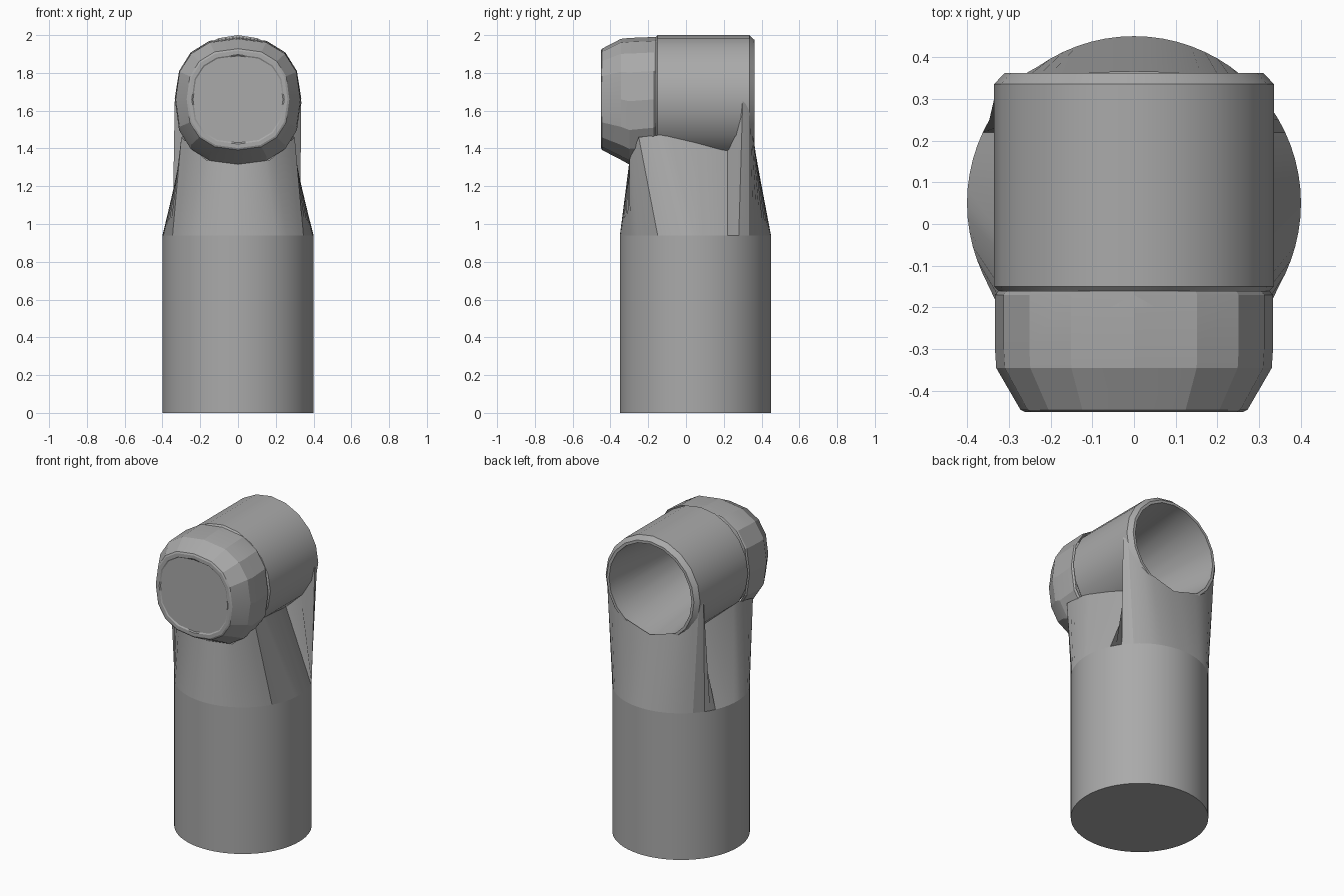
import bpy, bmesh
from math import sin, cos, pi, radians, copysign
from mathutils import Vector

cube = bpy.data.objects.get("Cube")
if cube:
    bpy.data.objects.remove(cube)

grey = bpy.data.materials.new("mid grey")
grey.use_nodes = True
colour = (0.4, 0.4, 0.4, 1)
grey.diffuse_color = colour
grey.node_tree.nodes["Principled BSDF"].inputs["Base Color"].default_value = colour


def loft(name, rings, cap_start=False, cap_end=False, smooth=None):
    """Skin a list of equal-length closed rings."""
    bm = bmesh.new()
    vs = [[bm.verts.new(p) for p in ring] for ring in rings]
    n = len(vs[0])
    for a, b in zip(vs, vs[1:]):
        for i in range(n):
            j = (i + 1) % n
            bm.faces.new((a[i], a[j], b[j], b[i]))
    if cap_start:
        bm.faces.new(vs[0][::-1])
    if cap_end:
        bm.faces.new(vs[-1])
    mesh = bpy.data.meshes.new(name)
    bm.to_mesh(mesh)
    bm.free()
    mesh.materials.append(grey)
    ob = bpy.data.objects.new(name, mesh)
    bpy.context.collection.objects.link(ob)
    if smooth:
        bpy.ops.object.select_all(action='DESELECT')
        bpy.context.view_layer.objects.active = ob
        ob.select_set(True)
        bpy.ops.object.shade_smooth_by_angle(angle=radians(smooth))
    return ob


def power(v, e):
    return copysign(abs(v) ** e, v)


def section(y, rx, rz, z, n=20, e=1.0):
    """Upright ring facing the front; e below 1 squares it off."""
    return [Vector((rx * power(cos(2 * pi * i / n), e), y,
                    z + rz * power(sin(2 * pi * i / n), e))) for i in range(n)]


# Round post
N, R, CY, POST = 72, 0.4, 0.05, 0.94


def post_ring(z):
    return [Vector((R * sin(2 * pi * i / N), CY - R * cos(2 * pi * i / N), z))
            for i in range(N)]


loft("post", [post_ring(0), post_ring(POST)], cap_start=True, smooth=30)

# Neck: from the round post to the underside of the barrel.
# Each key is the angle from the front and the upper edge point.
keys = [(0, (0, -0.30, 1.33)), (35, (0.17, -0.30, 1.34)),
        (60, (0.30, -0.25, 1.46)), (90, (0.265, -0.10, 1.475)),
        (95, (0.23, 0.05, 1.44)), (115, (0.18, 0.22, 1.40)),
        (125, (0.335, 0.30, 1.65)), (135, (0.325, 0.335, 1.62)),
        (155, (0.20, 0.36, 1.44)), (180, (0, 0.365, 1.38))]


def neck_top(i):
    angle = 360 * i / N
    side = 1 if angle <= 180 else -1
    angle = min(angle, 360 - angle)
    for (a, p), (b, q) in zip(keys, keys[1:]):
        if angle <= b:
            v = Vector(p).lerp(Vector(q), (angle - a) / (b - a))
            return Vector((side * v.x, v.y, v.z))


loft("neck", [post_ring(POST), [neck_top(i) for i in range(N)]], smooth=25)

# Hollow barrel with a chamfered rear rim and a tapering bore
AXIS = 1.665
barrel = [(-0.20, 0.325), (-0.16, 0.325), (-0.15, 0.335), (0.335, 0.335),
          (0.362, 0.31), (0.362, 0.293), (0.30, 0.288), (-0.32, 0.21)]
loft("barrel", [section(y, r, r, AXIS) for y, r in barrel],
     cap_end=True, smooth=20)

# Squarish front collar, chamfered to a flat end with a shallow inset disc
collar = [(-0.16, 0.325, 0.325, 1.665), (-0.17, 0.333, 0.33, 1.66),
          (-0.30, 0.333, 0.335, 1.65), (-0.345, 0.33, 0.32, 1.66),
          (-0.445, 0.272, 0.268, 1.66), (-0.45, 0.262, 0.258, 1.66),
          (-0.45, 0.245, 0.237, 1.66), (-0.445, 0.238, 0.23, 1.66)]
loft("collar", [section(y, rx, rz, z, 16, 0.82) for y, rx, rz, z in collar],
     cap_end=True, smooth=15)
